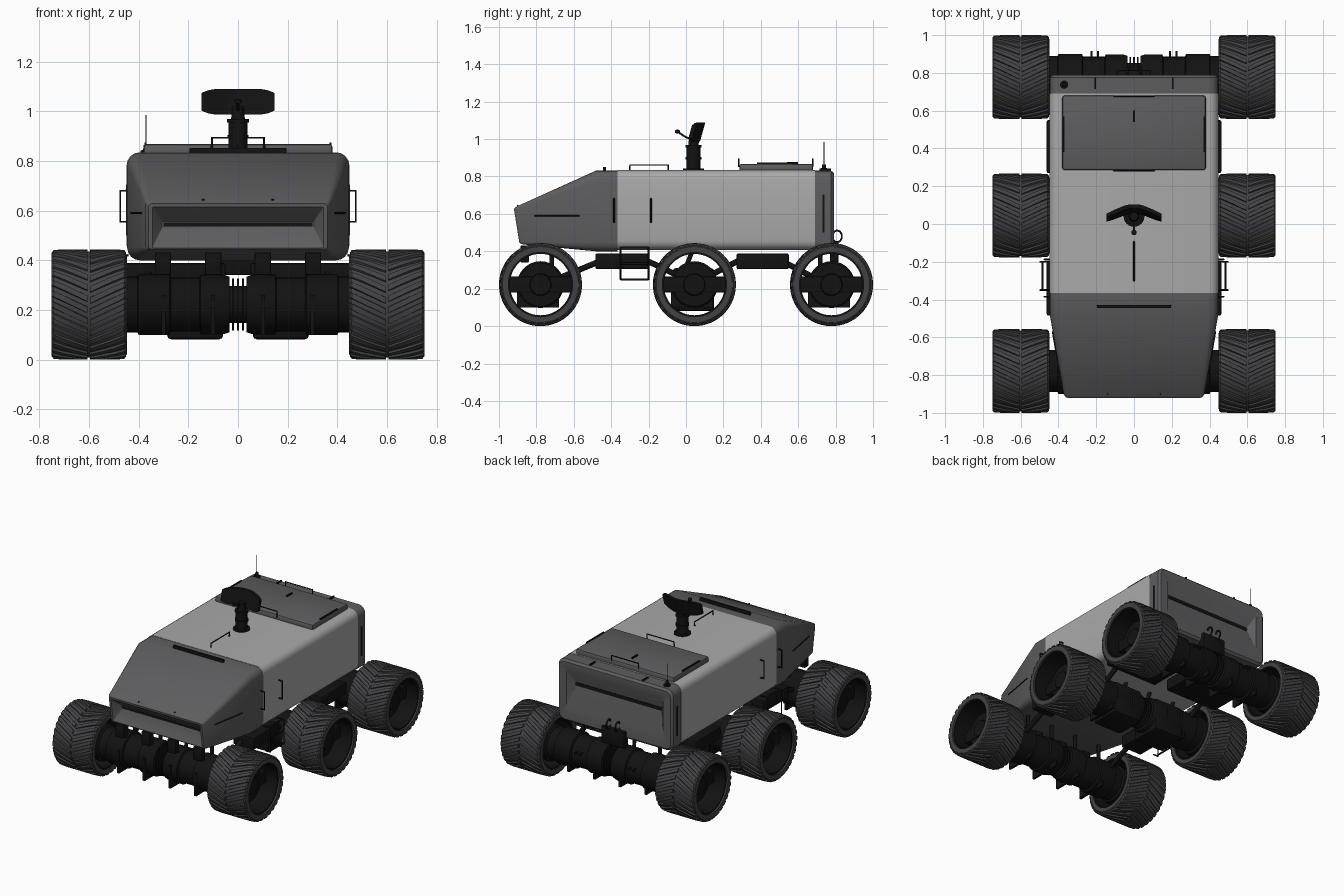
import bpy, bmesh
from math import sin, cos, pi
from mathutils import Vector

if "Cube" in bpy.data.objects:
    bpy.data.objects.remove(bpy.data.objects["Cube"])


def material(name, c):
    m = bpy.data.materials.new(name)
    m.diffuse_color = (*c, 1)
    m.use_nodes = True
    m.node_tree.nodes["Principled BSDF"].inputs["Base Color"].default_value = m.diffuse_color
    return m


LIGHT = material("light_panel", (0.40, 0.40, 0.40))
DARK = material("dark_panel", (0.11, 0.11, 0.115))
RUBBER = material("rubber", (0.055, 0.055, 0.06))
BLACK = material("black_metal", (0.006, 0.006, 0.006))


def finish(name, bm, mat):
    bmesh.ops.recalc_face_normals(bm, faces=bm.faces)
    for f in bm.faces:
        f.smooth = True
    for e in bm.edges:
        e.smooth = len(e.link_faces) == 2 and e.calc_face_angle(0) < 0.55
    me = bpy.data.meshes.new(name)
    bm.to_mesh(me)
    bm.free()
    me.materials.append(mat)
    ob = bpy.data.objects.new(name, me)
    bpy.context.collection.objects.link(ob)
    return ob


def skin(bm, rings, cap=True, loop=False):
    vs = [[bm.verts.new(p) for p in r] for r in rings]
    n = len(rings[0])
    for i in range(len(vs) if loop else len(vs) - 1):
        a, b = vs[i], vs[(i + 1) % len(vs)]
        for j in range(n):
            bm.faces.new((a[j], a[(j + 1) % n], b[(j + 1) % n], b[j]))
    if cap and not loop:
        bm.faces.new(vs[0])
        bm.faces.new(vs[-1])


def lathe(name, prof, mat, loc=(0, 0, 0), axis="X", n=32, loop=False):
    bm = bmesh.new()
    rings = []
    for h, r in prof:
        pts = [(r * sin(2 * pi * k / n), r * cos(2 * pi * k / n)) for k in range(n)]
        rings.append([(h, p, q) if axis == "X" else (p, q, h) for p, q in pts])
    skin(bm, rings, loop=loop)
    ob = finish(name, bm, mat)
    ob.location = loc
    return ob


def box(name, lo, hi, mat, bevel=0.0):
    bm = bmesh.new()
    bmesh.ops.create_cube(bm, size=1)
    for v in bm.verts:
        v.co = Vector([l + (h - l) * (c + 0.5) for l, h, c in zip(lo, hi, v.co)])
    if bevel:
        bmesh.ops.bevel(bm, geom=bm.edges[:], offset=bevel, segments=2, profile=0.5, affect="EDGES")
    return finish(name, bm, mat)


def rod(name, pts, r=0.005, mat=BLACK, cyclic=False):
    cu = bpy.data.curves.new(name, "CURVE")
    cu.dimensions = "3D"
    cu.bevel_depth, cu.bevel_resolution, cu.use_fill_caps = r, 1, True
    sp = cu.splines.new("POLY")
    sp.points.add(len(pts) - 1)
    for p, c in zip(sp.points, pts):
        p.co = (*c, 1)
    sp.use_cyclic_u = cyclic
    cu.materials.append(mat)
    ob = bpy.data.objects.new(name, cu)
    bpy.context.collection.objects.link(ob)
    return ob


def hull(name, sections, mat):
    """Loft of rounded rectangles: (y, half width, bottom, top, radius, lean)."""
    bm = bmesh.new()
    rings = []
    for y, w, z0, z1, r, lean in sections:
        ring = []
        for k, (sx, cz) in enumerate(((1, z1 - r), (-1, z1 - r), (-1, z0 + r), (1, z0 + r))):
            for s in range(5):
                a = pi / 2 * (k + s / 4)
                z = cz + r * sin(a)
                ring.append((sx * (w - r) + r * cos(a), y + lean * (z1 - z), z))
        rings.append(ring)
    skin(bm, rings)
    return finish(name, bm, mat)


# Body shell: nose with grooved front, middle, tail with grooved back
hull("nose", [(-0.365, .446, .40, .832, .05, 0), (-0.48, .446, .40, .832, .05, 0),
              (-0.905, .372, .437, .64, .015, .16), (-0.92, .36, .445, .628, .012, .16),
              (-0.918, .345, .45, .614, .006, .16), (-0.85, .305, .53, .556, .004, 0)], DARK)
hull("cabin", [(-0.365, .448, .408, .834, .05, 0), (0.69, .448, .408, .834, .05, 0)], LIGHT)
hull("tail", [(0.69, .446, .40, .832, .05, 0), (0.775, .446, .40, .832, .05, 0),
              (0.79, .432, .415, .818, .04, 0), (0.79, .375, .51, .76, .006, 0),
              (0.745, .335, .645, .675, .004, 0)], DARK)
box("front_slot", (-.30, -.853, .535), (.30, -.84, .552), BLACK)
box("rear_slot", (-.33, .74, .648), (.33, .748, .672), BLACK)

# Roof hatch and its rails
box("hatch", (-.38, .285, .82), (.38, .68, .868), DARK, .012)
for y in (.282, .677):
    rod("hatch_handle", [(-.105, y, .85), (-.105, y, .893), (.105, y, .893), (.105, y, .85)])
for s in (-1, 1):
    box("hatch_rail", (s * .372 - .004, .38, .86), (s * .372 + .004, .57, .875), BLACK)
    box("tail_strip", (s * .205 - .004, .715, .825), (s * .205 + .004, .775, .842), BLACK)
box("hatch_latch", (-.005, .54, .865), (.005, .60, .877), BLACK)
rod("roof_handle", [(0, -.30, .83), (0, -.30, .862), (0, -.095, .862), (0, -.095, .83)])
box("light_bar", (-.195, -.445, .825), (.195, -.428, .852), BLACK, .003)

# Antenna
lathe("antenna_base", [(.825, .022), (.842, .022), (.845, .012), (.865, .010)], BLACK, (-.37, .738, 0), "Z", 12)
rod("antenna", [(-.37, .738, .85), (-.37, .738, .985)], .0025)

# Sensor mast with curved dish and feed arm
lathe("mast", [(.825, .055), (.842, .055), (.842, .038), (.89, .038), (.89, .043), (.905, .043),
               (.905, .038), (.955, .038), (.955, .044), (.968, .044), (.968, .028), (1.02, .022)],
      BLACK, (0, .04, 0), "Z", 24)
bm = bmesh.new()
rings = []
for i in range(13):
    x = -.146 + .292 * i / 12
    u = max(0, (abs(x) - .035) / .111)
    h = .052 - .016 * u ** 4
    yc = .078 - .045 * u
    rings.append([(x, yc + dy + .28 * dz, 1.038 + dz) for dy, dz in
                  ((-.011, -h), (.011, -h), (.011, h), (-.011, h))])
skin(bm, rings)
finish("dish", bm, BLACK)
rod("feed_arm", [(0, .07, .985), (0, .0, 1.01), (0, -.05, 1.042)], .006)
lathe("feed", [(1.03, .006), (1.034, .014), (1.046, .014), (1.05, .006)], BLACK, (0, -.045, 0), "Z", 12)

# Side fittings, mirrored left and right
for s in (-1, 1):
    for y in (-.385, -.187):
        rod("side_handle", [(s * .44, y, .555), (s * .475, y, .555), (s * .475, y, .68), (s * .44, y, .68)])
    for z in (.25, .335, .42):
        rod("step", [(s * .485, -.35, z), (s * .485, -.2, z)], .006)
    for y in (-.35, -.2):
        rod("step_frame", [(s * .44, y, .42), (s * .497, y, .42), (s * .497, y, .25), (s * .46, y, .25)], .005)
    rod("nose_trim", [(s * .431, -.57, .59), (s * .389, -.81, .59)], .004)
    box("tail_trim", (s * .446 - .004, .73, .5), (s * .446 + .004, .74, .705), BLACK)
    rod("lip_knob", [(s * .14, -.90, .635), (s * .14, -.90, .647)], .005)
    for name, lo, y0, y1 in (("front_pod", .30, -.485, -.2), ("rear_pod", .05, .27, .55)):
        a, b = sorted((s * lo, s * .462))
        box(name, (a, y0, .305), (b, y1, .388), BLACK, .008)
    # Suspension: struts, drive blocks and axle plates
    a, b = sorted((s * .06, s * .285))
    box("drive_block", (a, -.07, .082), (b, .15, .31), BLACK, .015)
    for y0, y1 in ((-.72, -.44), (.72, .50), (.02, -.22), (.07, .29)):
        rod("strut", [(s * .36, y0, .24), (s * .36, y1, .355)], .018)
    for y in (-.778, .045, .778):
        for x in (.1, .3):
            box("axle_plate", (s * x - .008, y - .125, .10), (s * x + .008, y + .10, .26), BLACK)
            rod("shock", [(s * x, y + (.06 if y < 0 else -.06), .28), (s * x, y * .92, .42)], .014)
    for x in (.1, .302):
        box("nose_tab", (s * x - .033, -.885, .34), (s * x + .033, -.84, .432), BLACK, .006)

# Tow box and hooks at the back
box("tow_box", (-.09, .77, .34), (.09, .815, .455), BLACK, .006)
for x in (-.035, .035):
    rod("tow_hook", [(x, .808 + .026 * sin(pi * k / 5), .48 + .032 * cos(pi * k / 5)) for k in range(10)],
        .006, cyclic=True)
for s in (-1, 1):
    for d in (.19, .225):
        rod("axle_lug", [(s * d, .87, .26), (s * d, .915, .26)], .006)

# Wheel: tyre tube with chevron tread, inner rim, spoke bar
tyre = [(-.153, .172), (-.153, .200), (-.143, .211), (0, .214), (.143, .211), (.15, .203), (.15, .172)]
bm = bmesh.new()
N = 64
skin(bm, [[(h, r * sin(2 * pi * k / N), r * cos(2 * pi * k / N)) for k in range(N)] for h, r in tyre], loop=True)
LUGS = 30
for k in range(LUGS):
    for s in (-1, 1):
        rings = []
        for t in (0, .34, .67, .94, 1):
            x = s * (.005 + .145 * t)
            a = 2 * pi * (k + (.0 if s > 0 else .15)) / LUGS - .32 * t
            top = .222 if t < .9 else (.2195 if t < 1 else .210)
            rings.append([(x, -r * sin(a + d), r * cos(a + d)) for r, d in
                          ((.205, -.068), (top, -.052), (top, .052), (.205, .068))])
        skin(bm, rings)
wheel = finish("tyre", bm, RUBBER)
rim = lathe("rim", [(-.145, .175), (-.145, .164), (.138, .164), (.138, .175)], BLACK, n=48, loop=True)
bar = box("spoke_bar", (-.06, -.168, -.043), (.05, .168, .043), BLACK, .006)
cap = lathe("hub_cap", [(-.05, .125), (.035, .125), (.045, .115), (.045, .06), (.065, .055)], BLACK)
parts = (wheel, rim, bar, cap)
half = [(.0, .075), (.035, .075), (.035, .112), (.06, .12), (.15, .12), (.155, .108), (.27, .108),
        (.275, .122), (.40, .122), (.405, .112), (.46, .112), (.47, .125), (.56, .125)]
axle_profile = [(-x, r) for x, r in reversed(half[1:])] + half
for y in (-.778, .045, .778):
    lathe("axle", axle_profile, BLACK, (0, y, .222))
    for x in (-.02, 0, .02):
        lathe("axle_fin", [(x - .004, .105), (x + .004, .105)], BLACK, (0, y, .222))
    for s in (-1, 1):
        for p in parts:
            o = p.copy()
            o.location = (s * .6, y, .222)
            o.scale.x = s
            bpy.context.collection.objects.link(o)
for p in parts:
    bpy.data.objects.remove(p)
